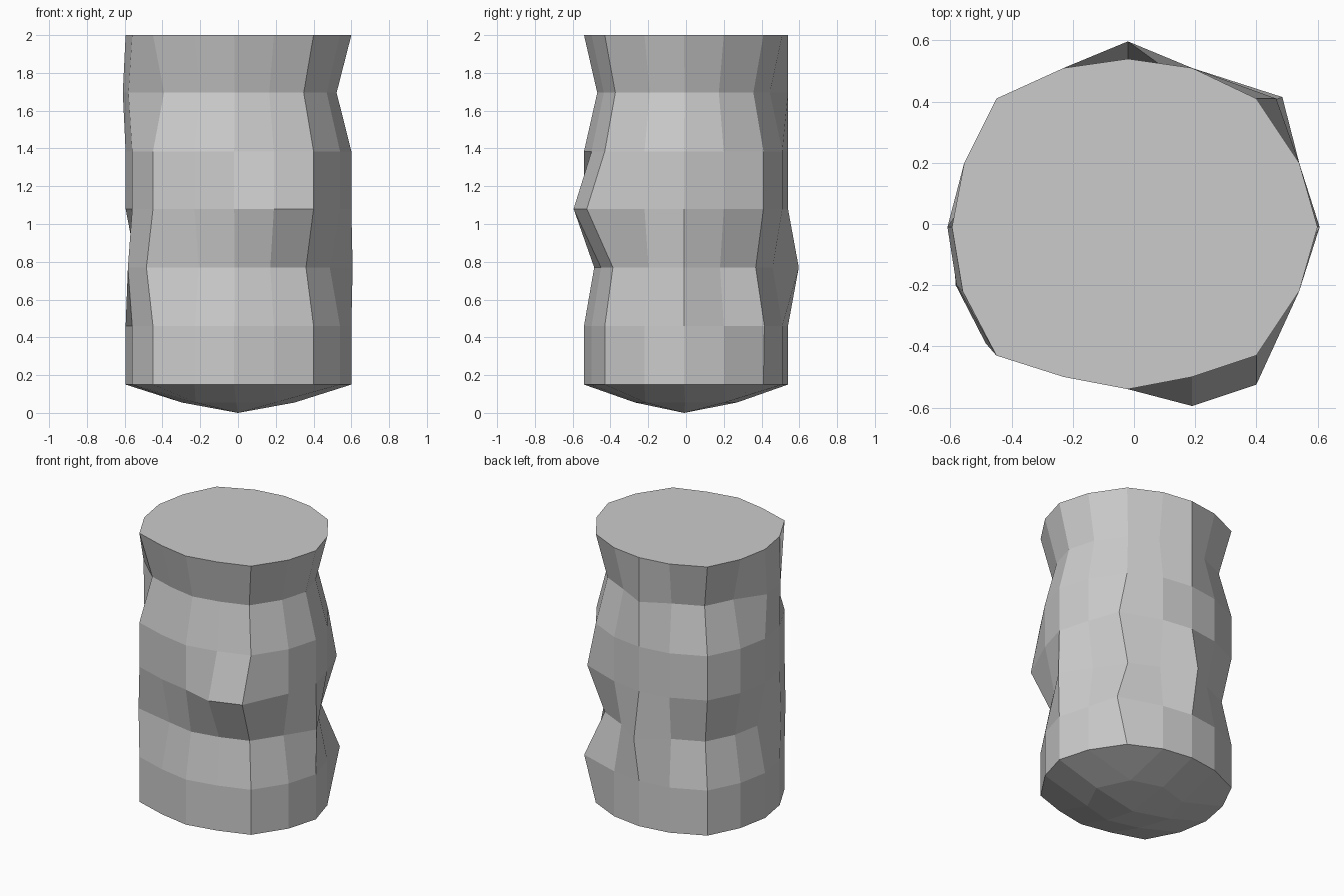
import bpy, bmesh

if "Cube" in bpy.data.objects:
    bpy.data.objects.remove(bpy.data.objects["Cube"])

# sixteen-sided outline, counter-clockwise from +x
BASE = [(.60, -.01), (.54, .20), (.40, .41), (.19, .51), (-.02, .54), (-.23, .51),
        (-.45, .41), (-.555, .20), (-.595, -.01), (-.56, -.22), (-.45, -.43),
        (-.23, -.50), (-.02, -.54), (.19, -.50), (.40, -.43), (.54, -.22)]

# height and waist scale of each ring
RINGS = [(.15, 1), (.46, 1), (.77, .9), (1.08, 1), (1.385, 1), (1.695, .87), (2.0, 1)]

# knobbly points: (ring, side) -> position
BUMPS = {(1, 2): (.485, .415), (2, 0): (.607, -.01), (2, 4): (-.02, .597),
         (2, 9): (-.583, -.20), (2, 10): (-.485, -.39), (3, 2): (.465, .41),
         (3, 13): (.19, -.595), (3, 14): (.40, -.525), (5, 4): (-.02, .54),
         (5, 8): (-.61, -.01), (5, 9): (-.58, -.20)}

bm = bmesh.new()
n = len(BASE)

# stacked rings forming the wall
rings = []
for r, (z, s) in enumerate(RINGS):
    ring = []
    for i, (x, y) in enumerate(BASE):
        px, py = BUMPS.get((r, i), (x * s, y * s))
        ring.append(bm.verts.new((px, py, z)))
    rings.append(ring)
for a, b in zip(rings, rings[1:]):
    for i in range(n):
        j = (i + 1) % n
        bm.faces.new((a[i], a[j], b[j], b[i]))

# flat top
bm.faces.new(rings[-1])

# shallow pointed underside, a four by four quad grid
rim = rings[0]
tip = bm.verts.new((0, -.01, 0))
inner = [bm.verts.new((x * .5, y * .5, .055)) for x, y in BASE[::2]]
for k in range(8):
    nxt = inner[(k + 1) % 8]
    if k % 2:
        c = 2 * k
        bm.faces.new((inner[k], rim[c - 1], rim[c], rim[c + 1]))
        bm.faces.new((inner[k], rim[c + 1], rim[(c + 2) % n], nxt))
        bm.faces.new((tip, inner[k - 1], inner[k], nxt))
    else:
        bm.faces.new((inner[k], rim[2 * k], rim[2 * k + 1], nxt))

bmesh.ops.recalc_face_normals(bm, faces=bm.faces)
mesh = bpy.data.meshes.new("pillar")
bm.to_mesh(mesh)
bm.free()
bpy.context.collection.objects.link(bpy.data.objects.new("pillar", mesh))
